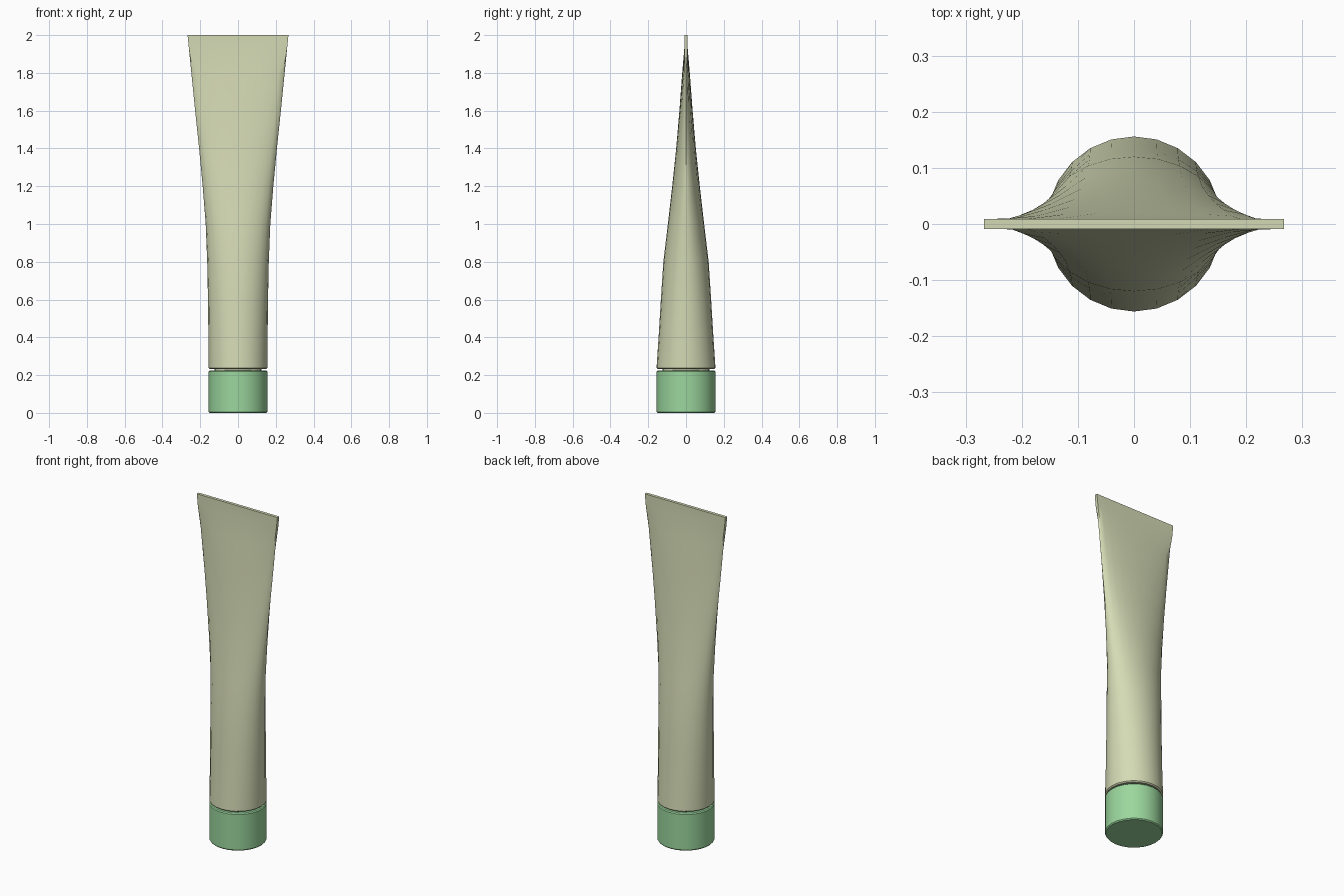
import bpy, bmesh, math

if "Cube" in bpy.data.objects:
    bpy.data.objects.remove(bpy.data.objects["Cube"])

SIDES = 24

def material(name, rgb):
    m = bpy.data.materials.new(name)
    m.diffuse_color = (*rgb, 1)
    m.use_nodes = True
    m.node_tree.nodes["Principled BSDF"].inputs["Base Color"].default_value = m.diffuse_color
    return m

cream = material("pale_olive_cream", (0.66, 0.70, 0.46))
green = material("mint_green", (0.33, 0.68, 0.34))

def section(z, a, b, square=False):
    """Elliptical ring, or a flat box-like ring for the crimped seal."""
    pts = []
    for i in range(SIDES):
        t = 2 * math.pi * i / SIDES
        c, s = math.cos(t), math.sin(t)
        if square:
            k = math.cos(2 * math.pi / SIDES)
            c = max(-1, min(1, c / k))
            s = max(-1, min(1, s / 0.25))
        pts.append((a * c, b * s, z))
    return pts

def loft(name, rings, mat, angle=35):
    """Skin a stack of rings and close both ends."""
    bm = bmesh.new()
    loops = [[bm.verts.new(p) for p in ring] for ring in rings]
    for lo, hi in zip(loops, loops[1:]):
        for i in range(SIDES):
            j = (i + 1) % SIDES
            bm.faces.new((lo[i], lo[j], hi[j], hi[i]))
    bm.faces.new(loops[0][::-1])
    bm.faces.new(loops[-1])
    me = bpy.data.meshes.new(name)
    bm.to_mesh(me)
    bm.free()
    me.materials.append(mat)
    ob = bpy.data.objects.new(name, me)
    bpy.context.collection.objects.link(ob)
    bpy.ops.object.select_all(action='DESELECT')
    ob.select_set(True)
    bpy.context.view_layer.objects.active = ob
    bpy.ops.object.shade_smooth_by_angle(angle=math.radians(angle))
    return ob

# Squeezable body: round at the shoulder, widening and flattening upwards
body = [(0.232, 0.150, 0.150), (0.238, 0.156, 0.156), (0.42, 0.157, 0.144),
        (0.60, 0.159, 0.133), (0.80, 0.163, 0.120), (1.00, 0.171, 0.096),
        (1.20, 0.187, 0.073), (1.40, 0.206, 0.052), (1.60, 0.227, 0.035),
        (1.80, 0.247, 0.020)]
rings = [section(*r) for r in body]
# Crimped flat seal
rings += [section(1.93, 0.260, 0.009, True), section(2.0, 0.267, 0.009, True)]
loft("tube_body", rings, cream)

# Neck in the gap between body and cap
loft("neck", [section(z, 0.125, 0.125) for z in (0.20, 0.236)], cream)

# Screw cap with softened rims
cap = [(0.0, 0.151), (0.006, 0.156), (0.218, 0.156), (0.224, 0.151)]
loft("cap", [section(z, r, r) for z, r in cap], green)
